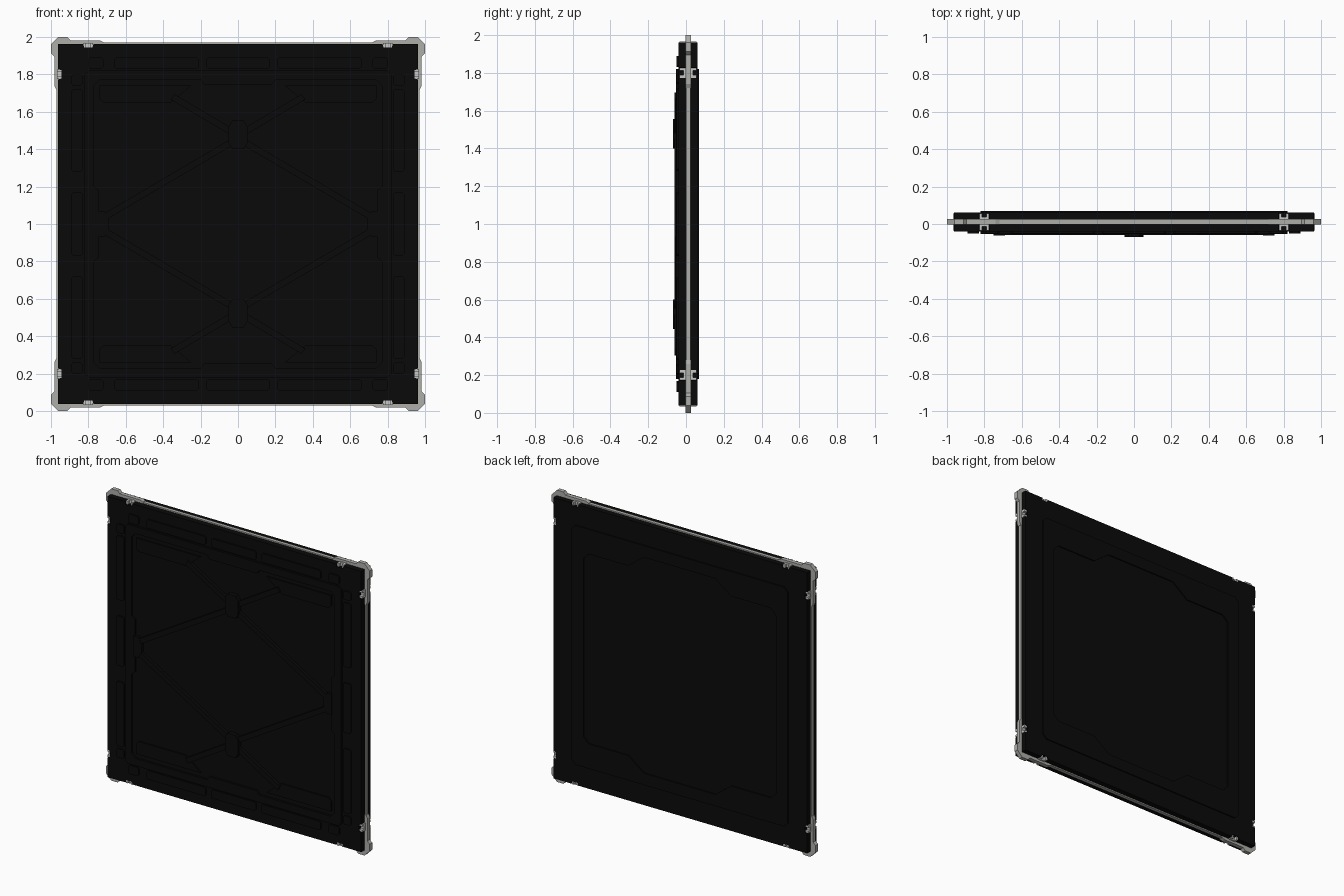
import bpy, bmesh
from mathutils import Vector

if "Cube" in bpy.data.objects:
    bpy.data.objects.remove(bpy.data.objects["Cube"])


def material(name, rgb):
    m = bpy.data.materials.new(name)
    m.diffuse_color = (*rgb, 1)
    m.use_nodes = True
    m.node_tree.nodes["Principled BSDF"].inputs["Base Color"].default_value = m.diffuse_color
    return m


BLACK = material("matte_black", (0.003, 0.003, 0.003))
GREY = material("light_grey", (0.42, 0.42, 0.40))
PALE = material("pale_grey", (0.58, 0.58, 0.57))


def quarter(name, outlines, y0, y1, mat):
    """Extrude outlines (upper right quarter, from panel centre) and mirror them to all four quarters."""
    bm = bmesh.new()
    for pts in outlines:
        front = [bm.verts.new((u, y0, v)) for u, v in pts]
        back = [bm.verts.new((u, y1, v)) for u, v in pts]
        bm.faces.new(front)
        bm.faces.new(back[::-1])
        for i in range(len(pts)):
            j = (i + 1) % len(pts)
            bm.faces.new((front[i], back[i], back[j], front[j]))
    bmesh.ops.recalc_face_normals(bm, faces=bm.faces)
    # remove the caps lying on the mirror planes
    caps = [f for f in bm.faces if any(all(abs(v.co[a]) < 1e-5 for v in f.verts) for a in (0, 2))]
    bmesh.ops.delete(bm, geom=caps, context='FACES')
    me = bpy.data.meshes.new(name)
    bm.to_mesh(me)
    bm.free()
    me.materials.append(mat)
    ob = bpy.data.objects.new(name, me)
    ob.location.z = 1
    bpy.context.collection.objects.link(ob)
    mod = ob.modifiers.new("mirror", 'MIRROR')
    mod.use_axis = (True, False, True)
    mod.merge_threshold = 0.0001
    return ob


def rect(u0, u1, v0, v1, c=0.0):
    """Rectangle with optional chamfered corners."""
    if not c:
        return [(u0, v0), (u1, v0), (u1, v1), (u0, v1)]
    return [(u0 + c, v0), (u1 - c, v0), (u1, v0 + c), (u1, v1 - c),
            (u1 - c, v1), (u0 + c, v1), (u0, v1 - c), (u0, v0 + c)]


def swap(pts):
    return [(v, u) for u, v in pts]


def beam(a, b, w):
    a, b = Vector(a), Vector(b)
    d = (b - a).normalized() * w / 2
    n = Vector((-d.y, d.x))
    return [tuple(p) for p in (a + n, a - n, b - n, b + n)]


# Main slab with clip notches in its edges
side = [(0.962, 0), (0.962, 0.772), (0.944, 0.778), (0.944, 0.822), (0.962, 0.828)]
quarter("slab", [[(0, 0)] + side + [(0.962, 0.962)] + swap(side)[::-1]], -0.04, 0.062, BLACK)

# Seam strip around the rim and the corner guards
quarter("rim_strip", [[(0.93, 0), (0.97, 0), (0.97, 0.97), (0, 0.97), (0, 0.93), (0.93, 0.93)]],
        0.0, 0.024, GREY)
arm = [(0.93, 0.72), (0.973, 0.72), (0.982, 0.74), (0.982, 0.895), (1.0, 0.912), (1.0, 0.96)]
quarter("corner_guards", [arm + swap(arm)[::-1] + [(0.93, 0.93)]], -0.002, 0.026, GREY)

# Edge clips: a base on each side of the strip with two legs
bases = rect(0.774, 0.826, 0.942, 0.967)
legs = [rect(0.774, 0.788, 0.942, 0.967), rect(0.812, 0.826, 0.942, 0.967)]
quarter("front_clip_bases", [bases, swap(bases)], -0.014, -0.001, PALE)
quarter("back_clip_bases", [bases, swap(bases)], 0.025, 0.038, PALE)
quarter("front_clip_legs", legs + [swap(p) for p in legs], -0.034, -0.014, PALE)
quarter("back_clip_legs", legs + [swap(p) for p in legs], 0.038, 0.056, PALE)

# Border plates on the front
border = [[(0, 0.83), (0.16, 0.83), (0.17, 0.84), (0.17, 0.88), (0.16, 0.89), (0, 0.89)],
          rect(0.21, 0.66, 0.83, 0.89, 0.01)]
border_sides = [swap(border[0]), rect(0.83, 0.89, 0.28, 0.72, 0.01)]
quarter("border_plates", border + border_sides + [rect(0.72, 0.80, 0.83, 0.89, 0.01),
        rect(0.83, 0.89, 0.72 + 0.02, 0.80, 0.01)], -0.05, -0.039, BLACK)

# Raised front frame around the braced field
quarter("front_frame", [[(0.82, 0), (0.82, 0.80), (0.80, 0.82), (0, 0.82), (0, 0.745), (0.18, 0.745),
        (0.20, 0.77), (0.74, 0.77), (0.77, 0.74), (0.77, 0.20), (0.745, 0.18), (0.745, 0)]],
        -0.054, -0.039, BLACK)
quarter("corner_gussets", [[(0.25, 0.74), (0.31, 0.69), (0.36, 0.65), (0.72, 0.65),
        (0.74, 0.67), (0.74, 0.74)]], -0.049, -0.039, BLACK)

# Crossing braces, their side nodes and hubs
quarter("braces", [beam((0.03, 0.49), (0.35, 0.68), 0.035),
                   beam((0.03, 0.44), (0.71, 0.04), 0.035)], -0.06, -0.039, BLACK)
quarter("side_nodes", [[(0.69, 0), (0.69, 0.03), (0.715, 0.07), (0.75, 0.07), (0.75, 0)]],
        -0.061, -0.039, BLACK)
quarter("brace_hubs", [[(0, 0.40), (0.03, 0.40), (0.05, 0.43), (0.05, 0.52), (0.03, 0.555),
                        (0, 0.555)]], -0.07, -0.039, BLACK)

# Raised back frame with stepped inner outline
quarter("back_frame", [[(0.82, 0), (0.82, 0.79), (0.79, 0.82), (0, 0.82), (0, 0.74), (0.27, 0.74),
        (0.39, 0.65), (0.69, 0.65), (0.73, 0.61), (0.73, 0)]], 0.061, 0.07, BLACK)
